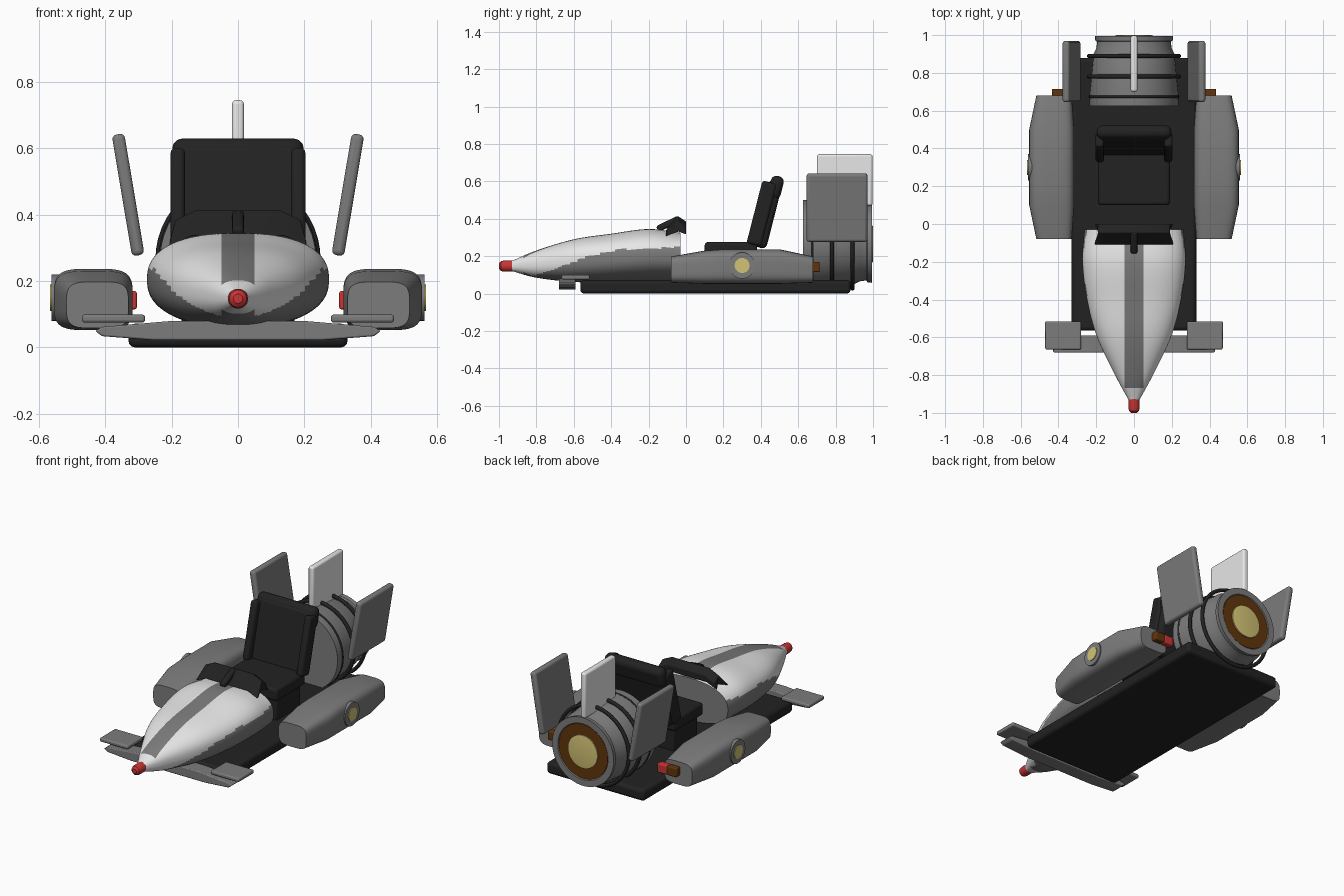
import bpy, bmesh, math
from mathutils import Vector, Matrix

if "Cube" in bpy.data.objects:
    bpy.data.objects.remove(bpy.data.objects["Cube"])


def material(name, rgb):
    m = bpy.data.materials.new(name)
    m.use_nodes = True
    m.diffuse_color = (*rgb, 1)
    m.node_tree.nodes["Principled BSDF"].inputs["Base Color"].default_value = (*rgb, 1)
    return m


WHITE = material("white_paint", (0.8, 0.8, 0.8))
GREY = material("grey_paint", (0.2, 0.2, 0.2))
BLACK = material("black_trim", (0.016, 0.016, 0.016))
RED = material("red_light", (0.58, 0.035, 0.035))
BROWN = material("dark_copper", (0.12, 0.035, 0.004))
YELLOW = material("pale_yellow", (0.65, 0.55, 0.18))


def finish(name, bm, mats, smooth=True, bevel=0):
    bmesh.ops.recalc_face_normals(bm, faces=bm.faces)
    me = bpy.data.meshes.new(name)
    bm.to_mesh(me)
    bm.free()
    for m in mats:
        me.materials.append(m)
    ob = bpy.data.objects.new(name, me)
    bpy.context.collection.objects.link(ob)
    if bevel:
        b = ob.modifiers.new("rounded_edges", "BEVEL")
        b.width, b.segments = bevel, 3
    if smooth:
        bpy.ops.object.select_all(action="DESELECT")
        bpy.context.view_layer.objects.active = ob
        ob.select_set(True)
        bpy.ops.object.shade_smooth_by_angle(angle=math.radians(35))
    return ob


def box(name, lo, hi, mat, bevel=0.01, tilt=0, axis="X"):
    lo, hi = Vector(lo), Vector(hi)
    bm = bmesh.new()
    bmesh.ops.create_cube(bm, size=1)
    place = Matrix.Translation((lo + hi) / 2) @ Matrix.Rotation(tilt, 4, axis)
    bm.transform(place @ Matrix.Diagonal((*(hi - lo), 1)))
    return finish(name, bm, [mat], bevel=bevel)


def loft(rings):
    bm = bmesh.new()
    loops = [[bm.verts.new(p) for p in r] for r in rings]
    n = len(loops[0])
    for a, b in zip(loops, loops[1:]):
        for i in range(n):
            bm.faces.new((a[i], a[(i + 1) % n], b[(i + 1) % n], b[i]))
    bm.faces.new(loops[0])
    bm.faces.new(loops[-1])
    return bm


def oval(y, x0, x1, z0, z1, power, n):
    ring = []
    for i in range(n):
        t = 2 * math.pi * (i + 0.5) / n
        c, s = math.cos(t), math.sin(t)
        ring.append(((x0 + x1) / 2 + (x1 - x0) / 2 * math.copysign(abs(c) ** (2 / power), c), y,
                     (z0 + z1) / 2 + (z1 - z0) / 2 * math.copysign(abs(s) ** (2 / power), s)))
    return ring


def lathe(name, profile, z, mat, n=48):
    # profile of (y, radius) turned about the y axis
    return finish(name, loft([oval(y, -r, r, z - r, z + r, 2, n) for y, r in profile]), [mat])


def mirrored(ob, name):
    other = ob.copy()
    other.data = ob.data.copy()
    other.name = name
    other.data.transform(Matrix.Diagonal((-1, 1, 1, 1)))
    other.data.flip_normals()
    bpy.context.collection.objects.link(other)


def lerp_table(table, y):
    for a, b in zip(table, table[1:]):
        if y <= b[0]:
            return a[1] + (b[1] - a[1]) * (y - a[0]) / (b[0] - a[0])
    return table[-1][1]


# Nose: smooth stations of y, half width, bottom, top
stations = [(-0.93, 0.03, 0.12, 0.175), (-0.8, 0.1, 0.085, 0.23), (-0.6, 0.195, 0.062, 0.29),
            (-0.4, 0.25, 0.06, 0.32), (-0.2, 0.274, 0.065, 0.345), (-0.03, 0.262, 0.07, 0.325)]
pts = [Vector(s) for s in stations]
pts = [2 * pts[0] - pts[1]] + pts + [2 * pts[-1] - pts[-2]]
rings, steps = [], 10
for k in range(1, len(pts) - 2):
    a, b, c, d = pts[k - 1:k + 3]
    for j in range(steps + (k == len(pts) - 3)):
        t = j / steps
        y, w, z0, z1 = 0.5 * (2 * b + (c - a) * t + (2 * a - 5 * b + 4 * c - d) * t * t
                              + (3 * b - a - 3 * c + d) * t ** 3)
        rings.append(oval(y, -w, w, z0, z1, 2.4, 80))
bm = loft(rings)
for side in (-0.05, 0.05):
    bmesh.ops.bisect_plane(bm, geom=bm.verts[:] + bm.edges[:] + bm.faces[:],
                           plane_co=(side, 0, 0), plane_no=(1, 0, 0))
belly = [(-0.93, 0), (-0.86, 0.08), (-0.68, 0.14), (-0.52, 0.2), (-0.36, 0.235), (0, 0.25)]
for f in bm.faces:
    p = f.calc_center_median()
    stripe = abs(p.x) < 0.05 and p.y > -0.87
    f.material_index = int(stripe or p.z < lerp_table(belly, p.y) or p.y > -0.031)
finish("nose", bm, [WHITE, GREY])
lathe("nose_light", [(-1, 0.014), (-0.99, 0.026), (-0.975, 0.03), (-0.91, 0.03)], 0.147, RED, 24)

# Floor and front wing
box("floor", (-0.33, -0.565, 0), (0.33, 0.88, 0.072), BLACK, 0.02)
half = [(0.2, 0.08), (0.41, 0.062), (0.43, 0.05), (0.41, 0.034), (0.25, 0.022)]
outline = half + [(-x, z) for x, z in reversed(half)]
bm = loft([[(x, y, z) for x, z in outline] for y in (-0.68, -0.59)])
finish("front_wing", bm, [GREY], bevel=0.005)
winglet = box("left_winglet", (0.28, -0.665, 0.075), (0.47, -0.515, 0.099), GREY, 0.008)
mirrored(winglet, "right_winglet")

# Side pods with hub lamps and tail lamps
pod = finish("left_pod", loft([oval(y, *s, 4, 40) for y, s in (
    (-0.08, (0.33, 0.517, 0.058, 0.198)), (0.1, (0.317, 0.555, 0.052, 0.23)),
    (0.2, (0.317, 0.555, 0.052, 0.237)), (0.5, (0.317, 0.555, 0.052, 0.237)),
    (0.68, (0.33, 0.517, 0.058, 0.198)))]), [GREY])
mirrored(pod, "right_pod")


def hub(name, radius, x0, x1, mat):
    bm = bmesh.new()
    bmesh.ops.create_cone(bm, cap_ends=True, segments=32, radius1=radius, radius2=radius, depth=x1 - x0)
    bm.transform(Matrix.Translation(((x0 + x1) / 2, 0.3, 0.15)) @ Matrix.Rotation(math.pi / 2, 4, "Y"))
    mirrored(finish("left_" + name, bm, [mat]), "right_" + name)


hub("hub", 0.07, 0.54, 0.562, GREY)
hub("hub_lamp", 0.04, 0.559, 0.566, YELLOW)
lamp = box("left_lamp_housing", (0.37, 0.675, 0.115), (0.435, 0.715, 0.17), BROWN, 0.006)
mirrored(lamp, "right_lamp_housing")
lamp = box("left_tail_lamp", (0.305, 0.675, 0.115), (0.37, 0.715, 0.17), RED, 0.006)
mirrored(lamp, "right_tail_lamp")

# Seat
lean = -0.25
box("seat_pedestal", (-0.17, 0.13, 0.06), (0.17, 0.36, 0.22), BLACK)
box("seat_cushion", (-0.19, 0.1, 0.2), (0.19, 0.38, 0.275), BLACK, 0.015)
box("seat_back", (-0.19, 0.405, 0.24), (0.19, 0.475, 0.615), BLACK, 0.025, lean)
box("headrest", (-0.198, 0.445, 0.505), (0.198, 0.515, 0.63), BLACK, 0.03, lean)
bolster = box("left_bolster", (0.16, 0.365, 0.255), (0.203, 0.445, 0.6), BLACK, 0.015, lean)
mirrored(bolster, "right_bolster")

# Dashboard and steering stem
side = [(-0.11, 0.335), (-0.045, 0.415), (0, 0.385), (0, 0.345), (-0.04, 0.36)]
bm = loft([[(x * (1 if z < 0.36 else 0.9), y, z - drop) for y, z in side]
           for x, drop in ((-0.21, 0.03), (-0.14, 0), (0.14, 0), (0.21, 0.03))])
finish("dashboard", bm, [BLACK], bevel=0.004)
box("steering_stem", (-0.018, -0.16, 0.355), (0.018, -0.03, 0.39), BLACK, 0.012, 0.45)

# Engine, bands and exhaust
EZ = 0.265
lathe("engine", [(0.625, 0.235), (0.68, 0.237), (0.76, 0.228), (0.9, 0.215), (0.93, 0.2),
                 (0.965, 0.195), (0.97, 0.205), (0.995, 0.208), (0.995, 0.17), (0.985, 0.165)], EZ, GREY)
lathe("exhaust_ring", [(0.97, 0.165), (0.991, 0.165)], EZ, BROWN)
lathe("exhaust_glow", [(0.97, 0.1), (0.998, 0.1), (1.0, 0.09)], EZ, YELLOW)
for i, (y, r) in enumerate(((0.675, 0.229), (0.78, 0.238), (0.89, 0.238))):
    bpy.ops.mesh.primitive_torus_add(major_radius=r, minor_radius=0.011, major_segments=48,
                                     minor_segments=10, location=(0, y, EZ),
                                     rotation=(math.pi / 2, 0, 0))
    band = bpy.context.object
    band.name = f"engine_band_{i + 1}"
    band.data.materials.append(BLACK)
    bpy.ops.object.shade_smooth()

# Tail fins
fin = box("left_fin", (0.312, 0.645, 0.275), (0.35, 0.97, 0.645), GREY, 0.014, math.radians(9.5), "Y")
mirrored(fin, "right_fin")
box("top_fin", (-0.018, 0.7, 0.47), (0.018, 0.997, 0.745), WHITE, 0.012)
